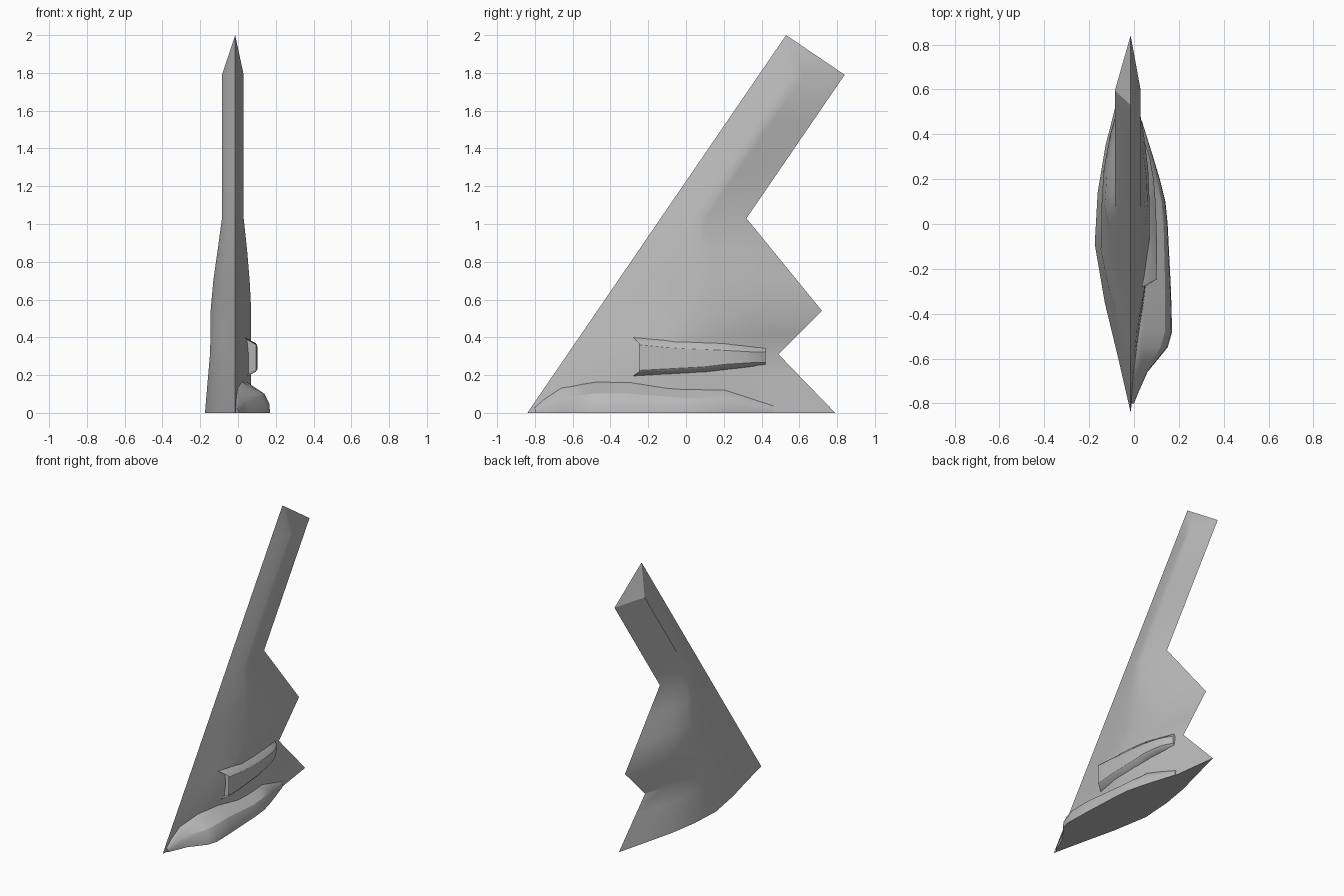
import bpy, bmesh

if "Cube" in bpy.data.objects:
    bpy.data.objects.remove(bpy.data.objects["Cube"])

grey = bpy.data.materials.new("mid_grey")
grey.use_nodes = True
grey.diffuse_color = (0.5, 0.5, 0.5, 1)
grey.node_tree.nodes["Principled BSDF"].inputs["Base Color"].default_value = (0.5, 0.5, 0.5, 1)

MID = -0.015  # plane of the sharp wing edges


def lerp(points, v):
    """Piecewise linear lookup through (position, value) points."""
    if v <= points[0][0]:
        return points[0][1]
    for (a, p), (b, q) in zip(points, points[1:]):
        if v <= b:
            return p + (q - p) * (v - a) / (b - a)
    return points[-1][1]


def loft(name, rings):
    """Skin a list of equal-length point rings and cap both ends."""
    bm = bmesh.new()
    loops = [[bm.verts.new(p) for p in ring] for ring in rings]
    n = len(loops[0])
    for a, b in zip(loops, loops[1:]):
        for i in range(n):
            j = (i + 1) % n
            bm.faces.new((a[i], a[j], b[j], b[i]))
    bm.faces.new(loops[0])
    bm.faces.new(loops[-1])
    bmesh.ops.remove_doubles(bm, verts=bm.verts, dist=0.0005)
    bmesh.ops.recalc_face_normals(bm, faces=bm.faces)
    mesh = bpy.data.meshes.new(name)
    bm.to_mesh(mesh)
    bm.free()
    mesh.materials.append(grey)
    ob = bpy.data.objects.new(name, mesh)
    bpy.context.collection.objects.link(ob)
    bpy.ops.object.select_all(action='DESELECT')
    ob.select_set(True)
    bpy.context.view_layer.objects.active = ob
    bpy.ops.object.shade_smooth_by_angle(angle=0.5)
    return ob


# Wing outline, thickness on each side, and chord profiles
lead = [(0, -0.84), (2, 0.53)]
trail = [(0, 0.79), (0.31, 0.49), (0.54, 0.72), (1.03, 0.32), (1.79, 0.84), (2, 0.53)]
plus = [(0, 0.085), (0.6, 0.085), (0.9, 0.06), (1.02, 0.045), (1.79, 0.045), (2, 0)]
minus = [(0, 0.16), (0.35, 0.13), (0.6, 0.13), (1.02, 0.07), (1.79, 0.07), (2, 0)]
full = [(0, 0), (0.15, 0.35), (0.3, 0.72), (0.46, 1), (0.6, 0.92), (0.73, 0.7), (1, 0)]
ridged = [(0, 0), (0.15, 0.37), (0.3, 0.72), (0.46, 1), (1, 0)]


def wing_x(z, t, thick, sign):
    blend = lerp([(0.7, 0), (1.03, 1)], z)
    shape = lerp(full, t) * (1 - blend) + lerp(ridged, t) * blend
    return MID + sign * lerp(thick, z) * shape


def wing_surface(y, z):
    a, b = lerp(lead, z), lerp(trail, z)
    return wing_x(z, min(max((y - a) / (b - a), 0), 1), plus, 1)


# Wing
chord = [0, 0.07, 0.15, 0.22, 0.3, 0.38, 0.46, 0.53, 0.6, 0.66, 0.73, 0.86, 1]
rings = []
for z in (0, 0.1, 0.2, 0.31, 0.42, 0.54, 0.7, 0.86, 1.03, 1.28, 1.54, 1.79, 2):
    a, b = lerp(lead, z), lerp(trail, z)
    ring = [(wing_x(z, t, plus, 1), a + (b - a) * t, z) for t in chord]
    ring += [(wing_x(z, t, minus, -1), a + (b - a) * t, z) for t in chord[-2:0:-1]]
    rings.append(ring)
loft("wing", rings)

# Cockpit hump along the root
hump_out = [(-0.8, 0), (-0.75, 0.02), (-0.66, 0.06), (-0.55, 0.15), (-0.48, 0.17),
            (-0.3, 0.165), (0, 0.15), (0.1, 0.14), (0.2, 0.115), (0.3, 0.085), (0.46, 0.035)]
hump_top = [(-0.8, 0.03), (-0.69, 0.13), (-0.45, 0.17), (-0.2, 0.16),
            (0, 0.125), (0.2, 0.125), (0.28, 0.1), (0.46, 0.04)]
rings = []
for y, x in hump_out:
    w = lerp(hump_top, y)
    s = wing_surface(y, w)
    rings.append([(MID, y, 0), (x, y, 0), (s + (x - s) * 0.97, y, w * 0.3),
                  (s + (x - s) * 0.78, y, w * 0.62), (s + (x - s) * 0.15, y, w * 0.92),
                  (s - 0.004, y, w), (MID, y, w)])
loft("cockpit_hump", rings)

# Engine housing with a swept intake face
engine_low = [(-0.26, 0.195), (0.1, 0.215), (0.4, 0.25)]
engine_high = [(-0.26, 0.4), (-0.05, 0.38), (0.2, 0.37), (0.4, 0.345)]
engine_out = [(-0.25, 0.1), (-0.1, 0.103), (0, 0.1), (0.1, 0.096), (0.2, 0.088),
              (0.3, 0.07), (0.36, 0.05), (0.42, 0.015)]
rings = []
for y, x in engine_out:
    lo, hi = lerp(engine_low, y), lerp(engine_high, y)
    sweep = 0.03 if y == engine_out[0][0] else 0
    s, r = wing_surface(y, lo) - 0.003, wing_surface(y, hi) - 0.003
    edge = 0.03 * lerp([(0.2, 1), (0.42, 0.6)], y)
    rings.append([(MID, y - sweep, lo), (s, y - sweep, lo),
                  (x - 0.006, y, lo + edge * 0.7), (x, y, lo + edge),
                  (x, y, hi - edge * 1.3), (x - 0.006, y, hi - edge),
                  (r, y - sweep, hi), (MID, y - sweep, hi)])
engine = loft("engine_housing", rings)

# Recessed intake opening
bm = bmesh.new()
bm.from_mesh(engine.data)
bm.faces.ensure_lookup_table()
front = min(bm.faces, key=lambda f: f.calc_center_median().y)
bmesh.ops.inset_individual(bm, faces=[front], thickness=0.006)
bmesh.ops.translate(bm, verts=front.verts, vec=(0, 0.04, 0))
bm.to_mesh(engine.data)
bm.free()
